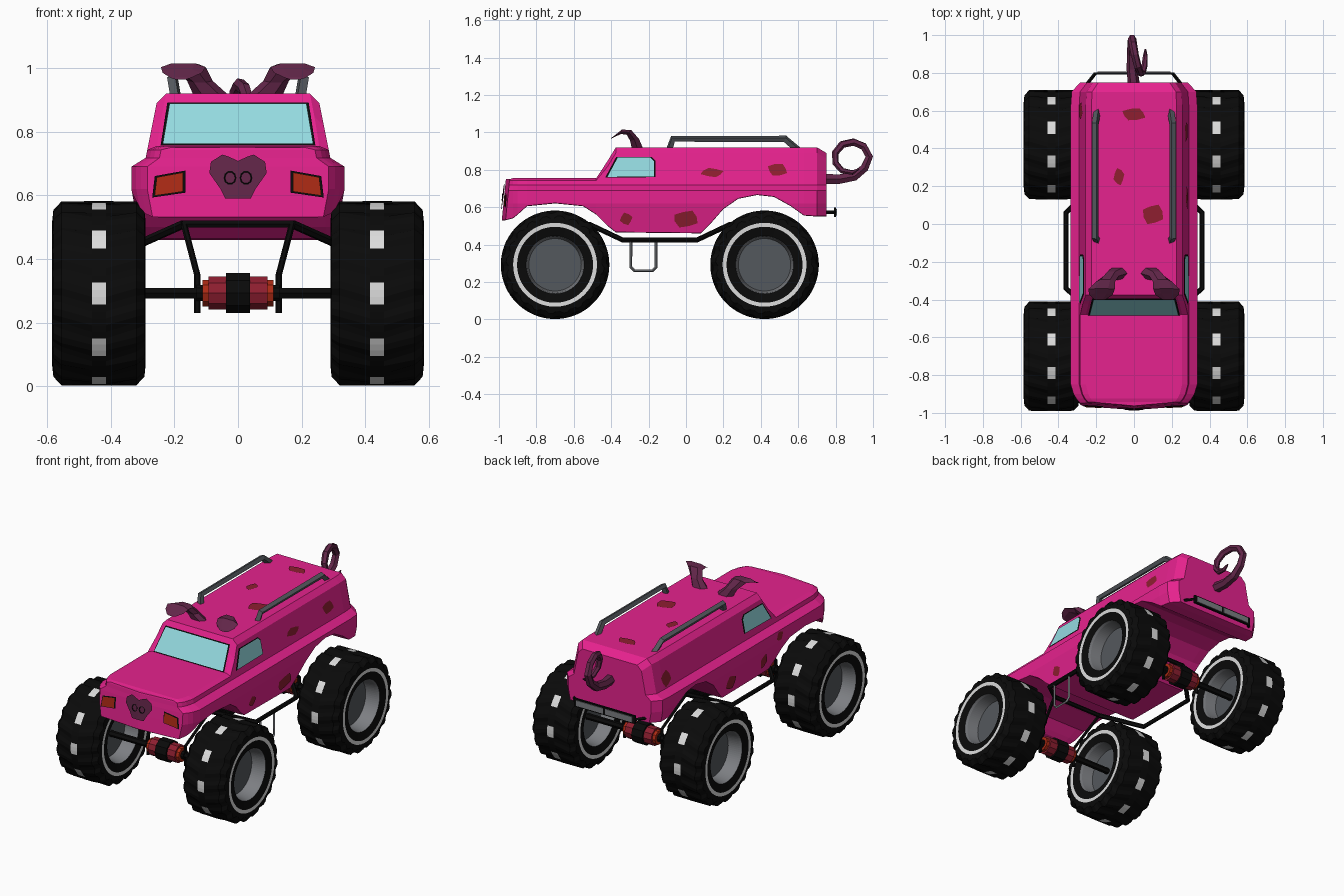
import bpy, bmesh, math
from mathutils import Vector as V

if "Cube" in bpy.data.objects:
    bpy.data.objects.remove(bpy.data.objects["Cube"])


def material(name, r, g, b):
    m = bpy.data.materials.new(name)
    lin = [c / 255 / 12.92 if c < 11 else ((c / 255 + 0.055) / 1.055) ** 2.4 for c in (r, g, b)]
    m.diffuse_color = (*lin, 1)
    m.use_nodes = True
    m.node_tree.nodes["Principled BSDF"].inputs["Base Color"].default_value = m.diffuse_color
    return m


pink = material("hot pink", 230, 34, 142)
maroon = material("dark plum", 98, 38, 73)
red = material("brick red", 142, 30, 48)
glass = material("pale blue glass", 148, 218, 224)
orange = material("lamp orange", 172, 42, 20)
black = material("rubber black", 10, 10, 10)
white = material("tyre white", 220, 220, 220)
grey = material("steel grey", 84, 88, 93)
silver = material("rim grey", 124, 126, 130)


def finish(name, bm, mats):
    bmesh.ops.remove_doubles(bm, verts=bm.verts, dist=1e-5)
    bmesh.ops.recalc_face_normals(bm, faces=bm.faces)
    me = bpy.data.meshes.new(name)
    bm.to_mesh(me)
    bm.free()
    for m in mats:
        me.materials.append(m)
    ob = bpy.data.objects.new(name, me)
    bpy.context.collection.objects.link(ob)
    return ob


def loft(name, rings, mats, rule=lambda k, i: 0, cap=False):
    """Skin closed rings of equal length."""
    bm = bmesh.new()
    vs = [[bm.verts.new(p) for p in ring] for ring in rings]
    n = len(rings[0])
    for k in range(len(vs) - 1):
        for i in range(n):
            j = (i + 1) % n
            f = bm.faces.new((vs[k][i], vs[k][j], vs[k + 1][j], vs[k + 1][i]))
            f.material_index = rule(k, i)
    if cap:
        bm.faces.new(vs[0])
        bm.faces.new(vs[-1])
    return finish(name, bm, mats)


def plate(name, pts, mat):
    bm = bmesh.new()
    bm.faces.new([bm.verts.new(p) for p in pts])
    return finish(name, bm, [mat])


def tube(name, pts, r, mat, res=1, radii=None):
    cu = bpy.data.curves.new(name, 'CURVE')
    cu.dimensions = '3D'
    cu.bevel_depth, cu.bevel_resolution, cu.use_fill_caps = r, res, True
    sp = cu.splines.new('POLY')
    sp.points.add(len(pts) - 1)
    for i, p in enumerate(pts):
        sp.points[i].co = (*p, 1)
        sp.points[i].radius = radii[i] if radii else 1
    sp.use_smooth = False
    cu.materials.append(mat)
    ob = bpy.data.objects.new(name, cu)
    bpy.context.collection.objects.link(ob)
    bpy.ops.object.select_all(action='DESELECT')
    ob.select_set(True)
    bpy.context.view_layer.objects.active = ob
    bpy.ops.object.convert(target='MESH')


def box(name, c, size, mat):
    x, y, z = (s / 2 for s in size)
    rings = [[V(c) + V((a * x, s * y, b * z)) for a, b in ((-1, -1), (1, -1), (1, 1), (-1, 1))] for s in (-1, 1)]
    loft(name, rings, [mat], cap=True)


# body: cross-sections (y, underside z, top z, half width) from nose to tail
stations = [(-.965, .53, .75, .285), (-.925, .54, .755, .305), (-.90, .56, .755, .32), (-.85, .605, .755, .335),
            (-.70, .62, .755, .335), (-.55, .605, .755, .335), (-.48, .56, .755, .335), (-.42, .50, .846, .335),
            (-.375, .465, .92, .335), (.08, .46, .92, .335), (.13, .51, .92, .335), (.20, .59, .92, .335),
            (.28, .645, .92, .335), (.38, .665, .92, .335), (.47, .655, .92, .335), (.56, .605, .92, .335),
            (.63, .555, .92, .335), (.70, .55, .92, .33), (.75, .55, .89, .285)]


def section(y, zb, zt, w, slope=0.0):
    s = w / .335
    z6 = max(zt - .03, .743)
    x6 = .29 * s - (z6 - .718) * .2
    half = [(0, zb), (w - .06, zb), (w - .1875 * max(0, .62 - zb), zb + .002), (w, max(.62, zb + .008)),
            (w, .69), (.29 * s, .718), (x6, z6), (x6 - .03, zt), (0, zt)]
    full = half + [(-x, z) for x, z in half[-2:0:-1]]
    return [V((x, y + slope * (z - .53), z)) for x, z in full]


rings = [section(*s, slope=.1 if i == 0 else 0) for i, s in enumerate(stations)]
nose_ridge = [V((0, p.y - .02, p.z)) for p in rings[0]]
tail_ridge = [V((0, p.y, p.z)) for p in rings[-1]]
loft("body", [nose_ridge] + rings + [tail_ridge], [pink])


def front(x, z, off):
    return (x, -.965 + .1 * (z - .53) - .02 * (1 - abs(x) / .285) - off, z)


def side_x(z):
    if z > .718:
        return .29 - (z - .718) * .2
    return .335 - .1875 * max(0, .62 - z)


def scaled(pts, k):
    cx, cy = (sum(p[a] for p in pts) / len(pts) for a in (0, 1))
    return [(cx + (a - cx) * k, cy + (b - cy) * k) for a, b in pts]


# windscreen with dark surround
for name, mat, x0, x1, z0, z1, off in (("windscreen_frame", black, .243, .222, .755, .890, .004),
                                       ("windscreen", glass, .236, .215, .759, .884, .008)):
    plate(name, [(x, -.48 + (z - .755) * .656 - off, z + off * .5)
                 for x, z in ((-x0, z0), (x0, z0), (x1, z1), (-x1, z1))], mat)

heart = [(0, .59), (.04, .59), (.055, .62), (.09, .67), (.085, .705), (.05, .728), (.03, .722), (0, .708)]
lamp = [(.172, .672), (.255, .657), (.262, .599), (.172, .612)]
window = [(-.42, .762), (-.365, .865), (-.19, .865), (-.17, .845), (-.17, .765)]
for s, side in ((-1, "left"), (1, "right")):
    # nose and headlights
    plate("nose_" + side, [front(s * x, z, .009) for x, z in heart], maroon)
    ring = [front(s * (.025 + .018 * math.cos(a * math.pi / 5)), .655 + .02 * math.sin(a * math.pi / 5), .010)
            for a in range(11)]
    tube("nostril_" + side, ring, .0025, black, 0)
    plate("headlight_frame_" + side, [front(s * x, z, .005) for x, z in scaled(lamp, 1.16)], black)
    plate("headlight_" + side, [front(s * x, z, .010) for x, z in lamp], orange)
    # side windows
    plate("side_window_frame_" + side, [(s * (side_x(z) + .005), y, z) for y, z in scaled(window, 1.08)], black)
    plate("side_window_" + side, [(s * (side_x(z) + .009), y, z) for y, z in window], glass)
    # folded ears: centre, half width, half thickness, thickness direction
    ear = [((.085, -.26, .915), .055, .035, (0, 1, 0)), ((.12, -.275, .96), .04, .028, (0, 1, .2)),
           ((.15, -.305, 1.0), .05, .02, (0, .7, .7)), ((.172, -.345, 1.003), .07, .014, (0, .2, 1)),
           ((.175, -.375, .985), .062, .014, (0, .6, .8)), ((.18, -.40, .968), .03, .006, (0, .6, .8))]
    loft("ear_" + side, [[V((s * (c[0] + a * math.cos(t * math.pi / 3)), c[1], c[2]))
                          + V(d).normalized() * b * math.sin(t * math.pi / 3) for t in range(6)]
                         for c, a, b, d in ear], [maroon], cap=True)
    # roof rails and chassis side rails
    tube("roof_rail_" + side, [(s * .195, -.09, .905), (s * .205, -.07, .965), (s * .205, .53, .965),
                               (s * .195, .60, .905)], .019, grey, 0)
    tube("chassis_rail_" + side, [(s * .17, -.52, .51), (s * .36, -.34, .425), (s * .36, .06, .425),
                                  (s * .17, .24, .51)], .014, black)
    for e, end in ((-1, "front"), (1, "rear")):
        ya, yb = -.14 + e * .56, -.14 + e * .38
        tube(f"{end}_link_{side}", [(s * .128, ya, .23), (s * .128, ya, .35), (s * .17, yb, .51)], .010, black)

# hanging step on the right
tube("step", [(.36, -.295, .425), (.36, -.295, .28), (.36, -.275, .26), (.36, -.18, .26),
              (.36, -.16, .28), (.36, -.16, .425)], .008, silver, 0)


# blotches on sides and roof
def blob(i, u, v, a, b):
    wob = (1, .85, 1.05, .8, 1, .9, 1.08, .82)
    return [(u + a * wob[(k + i) % 8] * math.cos(k * math.pi / 4 + .3),
             v + b * wob[(k + i) % 8] * math.sin(k * math.pi / 4 + .3)) for k in range(8)]


for s, spots in ((1, ((-.32, .538, .035, .033), (0, .537, .07, .048), (.14, .785, .06, .026), (.49, .80, .055, .036))),
                 (-1, ((-.30, .55, .035, .045), (.02, .54, .05, .05), (.60, .775, .045, .05),
                       (-.44, .657, .032, .03)))):
    for i, sp in enumerate(spots):
        plate("side_spot", [(s * (side_x(z) + .004), y, z) for y, z in blob(i, *sp)], red)
for i, sp in enumerate(((0, .58, .065, .035), (-.08, .25, .03, .045), (.10, .05, .06, .055))):
    plate("roof_spot", [(x, y, .924) for x, y in blob(i + 3, *sp)], red)

# curly tail
tail = [(0, .73, .75), (-.01, .82, .75), (-.01, .90, .765), (-.01, .955, .81), (-.01, .98, .87), (-.005, .95, .925),
        (.005, .895, .948), (.02, .835, .935), (.035, .798, .89), (.045, .80, .835), (.055, .835, .795),
        (.06, .89, .785), (.06, .925, .805)]
tube("tail", tail, .029, maroon, 1, [1.1, 1, .95, .85, .78, .75, .72, .7, .65, .6, .55, .45, .15])

# rear bumper
box("rear_bumper", (0, .797, .573), (.42, .012, .05), black)
for s in (-1, 1):
    box("bumper_plate", (s * .1, .803, .573), (.185, .008, .034), silver)
    tube("bumper_bracket", [(s * .205, .797, .573), (s * .25, .74, .573)], .009, black, 0)

# axles and differentials
for y, end in ((-.70, "front"), (.42, "rear")):
    tube(end + "_axle", [(-.40, y, .293), (.40, y, .293)], .019, black)
    for part, half, r, mat in (("hub", .038, .066, black), ("casing", .092, .055, red), ("collar", .112, .044, orange),
                               ("flange", .13, .026, black)):
        tube(f"{end}_axle_{part}", [(-half, y, .293), (half, y, .293)], r, mat, 3)
for y in (-.52, .24):
    tube("chassis_crossbar", [(-.175, y, .51), (.175, y, .51)], .013, black)

# wheels: revolved profile with chevron lugs, white studs and white sidewall ring
half = [(.022, .290), (.118, .289), (.143, .262), (.147, .224), (.146, .203), (.135, .155),
        (.12, .15), (.05, .14), (.05, 0)]
strip = [0, 0, 0, 1, 0, 3, 3, 2]
profile = [(-x, r) for x, r in half[::-1]] + half
strips = strip[::-1] + [0] + strip
N = 80


def tread_ring(x, r):
    pts = []
    for i in range(N):
        rr = r - .013 if r > .25 and i % 4 > 1 and abs(x) > .03 else r
        a = 2 * math.pi * (i - .5) / N + (min(abs(x), .118) - .022 if r > .25 else .096)
        pts.append(V((x, -rr * math.cos(a), rr * math.sin(a))))
    return pts


wheel = loft("wheel", [tread_ring(x, r) for x, r in profile], [black, white, grey, silver],
             lambda k, i: 1 if k == 8 and i % 8 in (7, 0, 1) else strips[k])
spots = [(s * .437, y, .292) for s in (-1, 1) for y in (-.70, .42)]
for i, p in enumerate(spots):
    ob = wheel if i == 0 else wheel.copy()
    if i:
        bpy.context.collection.objects.link(ob)
    ob.location = p
    ob.name = ("left" if p[0] < 0 else "right") + ("_front" if p[1] < 0 else "_rear") + "_wheel"
